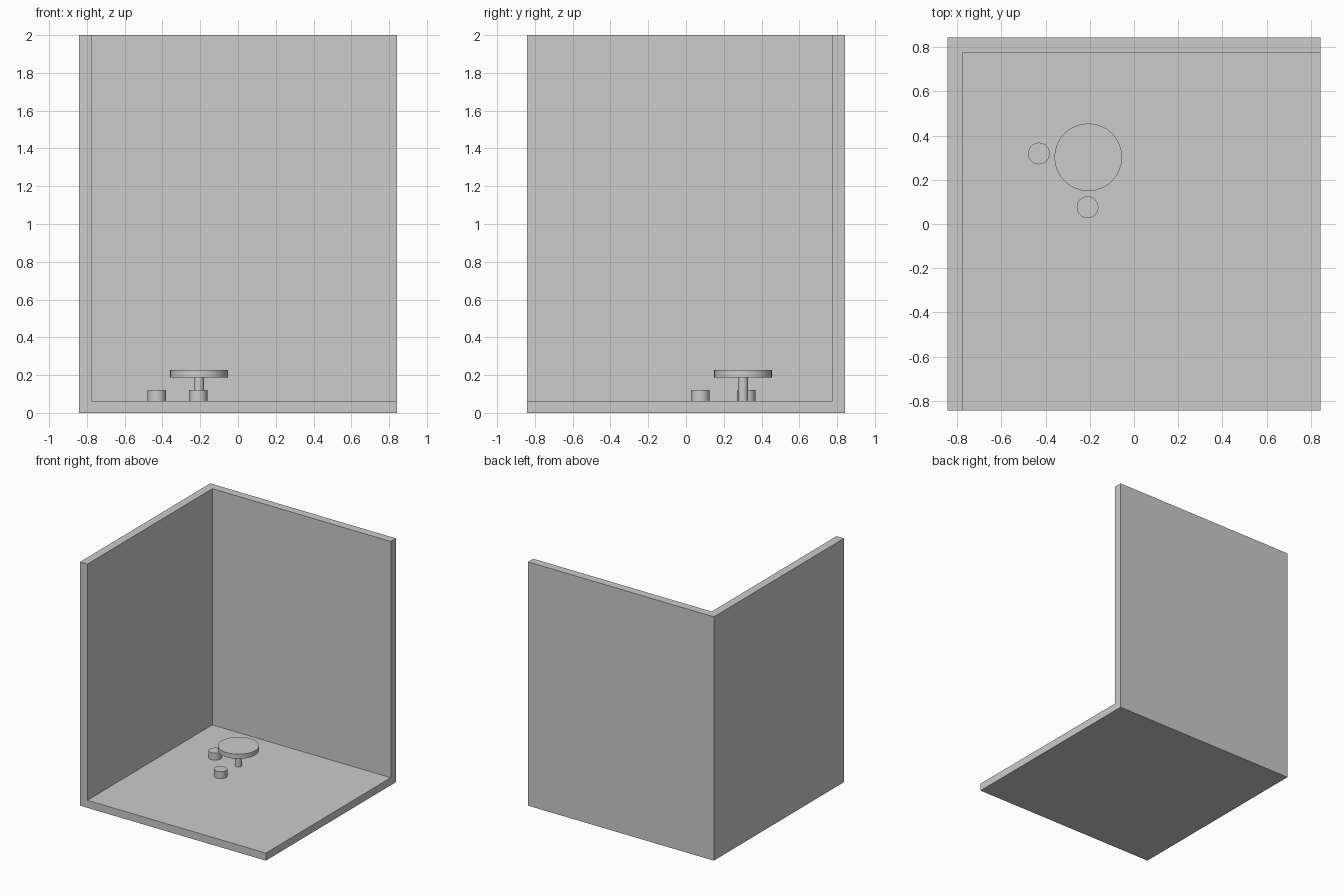
import bpy

if "Cube" in bpy.data.objects:
    bpy.data.objects.remove(bpy.data.objects["Cube"])

HALF = 0.843      # half width of the room
INNER = 0.776     # inner face of both walls
FLOOR = 0.062     # floor top
HEIGHT = 2.0


def box(name, lo, hi):
    bpy.ops.mesh.primitive_cube_add(size=1)
    ob = bpy.context.object
    ob.name = name
    for v in ob.data.vertices:
        v.co = [lo[i] if v.co[i] < 0 else hi[i] for i in range(3)]
    return ob


def disc(name, x, y, r, z0, z1):
    bpy.ops.mesh.primitive_cylinder_add(
        vertices=32, radius=r, depth=z1 - z0, location=(x, y, (z0 + z1) / 2))
    ob = bpy.context.object
    ob.name = name
    bpy.ops.object.shade_smooth_by_angle()
    return ob


# Room shell: floor, left wall and back wall in one solid piece
room = box("room_shell", (-HALF, -HALF, 0), (HALF, HALF, HEIGHT))
cutter = box("room_cutter", (-INNER, -HALF - 1, FLOOR), (HALF + 1, INNER, HEIGHT + 1))
cutter.hide_render = True
cut = room.modifiers.new("hollow", 'BOOLEAN')
cut.operation = 'DIFFERENCE'
cut.solver = 'EXACT'
cut.object = cutter
bpy.context.view_layer.objects.active = room
bpy.ops.object.modifier_apply(modifier=cut.name)
bpy.data.objects.remove(cutter)

# Round table
TX, TY = -0.207, 0.302
disc("table_leg", TX, TY, 0.027, FLOOR, 0.19)
disc("table_top", TX, TY, 0.153, 0.188, 0.226)

# Two stools
for name, x, y in (("stool_left", -0.43, 0.319), ("stool_front", -0.21, 0.076)):
    disc(name, x, y, 0.049, FLOOR, 0.12)
